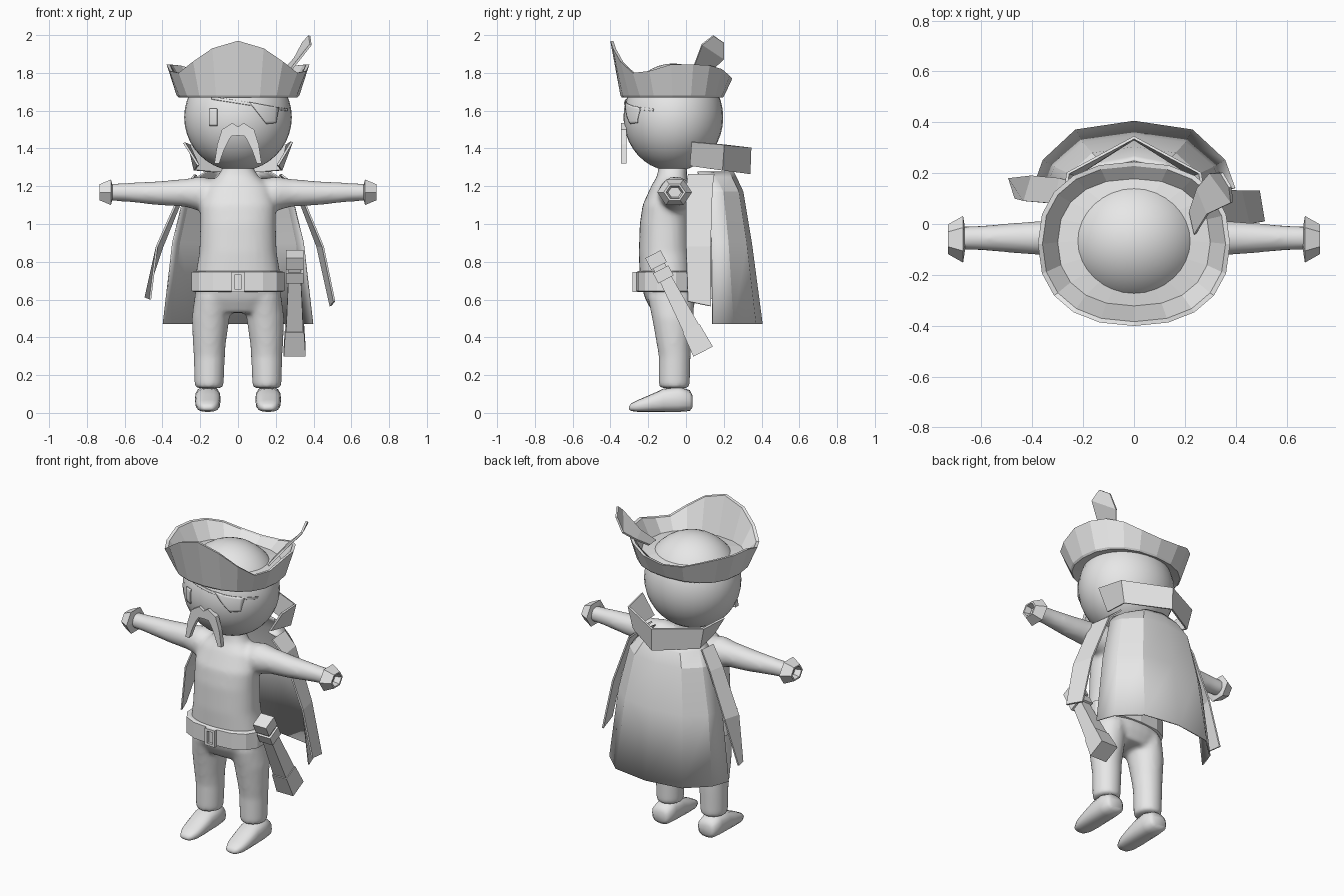
import bpy, bmesh, math
from mathutils import Vector

if "Cube" in bpy.data.objects:
    bpy.data.objects.remove(bpy.data.objects["Cube"])

grey = bpy.data.materials.new("plain_grey")
grey.diffuse_color = (0.8, 0.8, 0.8, 1)
grey.use_nodes = True
grey.node_tree.nodes["Principled BSDF"].inputs["Base Color"].default_value = grey.diffuse_color


def finish(name, bm, smooth=None, thick=0.0):
    bmesh.ops.recalc_face_normals(bm, faces=bm.faces[:])
    me = bpy.data.meshes.new(name)
    bm.to_mesh(me)
    bm.free()
    me.materials.append(grey)
    ob = bpy.data.objects.new(name, me)
    bpy.context.collection.objects.link(ob)
    if thick:
        m = ob.modifiers.new("thickness", 'SOLIDIFY')
        m.thickness, m.offset = thick, 0
    if smooth:
        bpy.ops.object.select_all(action='DESELECT')
        ob.select_set(True)
        bpy.context.view_layer.objects.active = ob
        bpy.ops.object.shade_smooth_by_angle(angle=math.radians(smooth))
    return ob


def ring(c, u, v, n=20, rot=0.0, power=2.0):
    """Closed (super)elliptic ring about c spanned by the vectors u and v."""
    def f(a):
        return math.copysign(abs(a) ** (2 / power), a)
    angles = [2 * math.pi * i / n + rot for i in range(n)]
    return [Vector(c) + Vector(u) * f(math.cos(a)) + Vector(v) * f(math.sin(a)) for a in angles]


def loft(bm, rings, closed=True, cap=True):
    rows = [[bm.verts.new(p) for p in r] for r in rings]
    n = len(rows[0])
    for a, b in zip(rows, rows[1:]):
        for i in range(n if closed else n - 1):
            j = (i + 1) % n
            bm.faces.new((a[i], a[j], b[j], b[i]))
    if cap:
        bm.faces.new(rows[0])
        bm.faces.new(rows[-1])


def box(bm, lo, hi):
    (x0, y0, z0), (x1, y1, z1) = lo, hi
    loft(bm, [[(x0, y0, z), (x1, y0, z), (x1, y1, z), (x0, y1, z)] for z in (z0, z1)])


# Body: torso, arms and legs fused into one smooth skin
bm = bmesh.new()
torso = [(.53, -.075, .17, .10), (.60, -.08, .225, .135), (.70, -.10, .23, .145),
         (.85, -.11, .205, .14), (1.0, -.11, .20, .135), (1.1, -.105, .20, .125),
         (1.2, -.085, .17, .10), (1.25, -.075, .11, .08), (1.3, -.07, .08, .075), (1.4, -.07, .08, .075)]
loft(bm, [ring((0, y, z), (rx, 0, 0), (0, ry, 0), 28, 0, 2.3) for z, y, rx, ry in torso])
arm = [(.08, 1.14, .09), (.2, 1.16, .092), (.28, 1.165, .074), (.42, 1.163, .064),
       (.6, 1.168, .049), (.69, 1.168, .046)]
leg = [(.13, .153, -.062, .07, .075), (.15, .153, -.062, .078, .083), (.3, .152, -.06, .083, .085),
       (.36, .152, -.065, .087, .09), (.5, .145, -.07, .10, .11), (.62, .13, -.08, .10, .125)]
for s in (-1, 1):
    loft(bm, [ring((s * x, -.055, z), (0, r, 0), (0, 0, r)) for x, z, r in arm])
    loft(bm, [ring((s * x, y, z), (rx, 0, 0), (0, ry, 0)) for z, x, y, rx, ry in leg])
body = finish("body", bm, 60)
m = body.modifiers.new("fuse", 'REMESH')
m.mode, m.voxel_size, m.use_smooth_shade = 'VOXEL', .014, True
m = body.modifiers.new("relax", 'SMOOTH')
m.factor, m.iterations = .5, 6

# Boots
shoe = [(.035, .03, .09, .045), (.02, .01, .12, .062), (-.04, .005, .14, .068), (-.12, .005, .128, .068),
        (-.18, .005, .10, .066), (-.25, .005, .07, .058), (-.29, .01, .05, .04), (-.302, .018, .035, .02)]
for s, side in ((-1, "left"), (1, "right")):
    bm = bmesh.new()
    loft(bm, [ring((s * .16, y, (a + b) / 2), (w, 0, 0), (0, 0, (b - a) / 2), 16, 0, 2.6) for y, a, b, w in shoe])
    finish(side + "_boot", bm, 60)
    # Flared six-sided cuff with a hollow end
    bm = bmesh.new()
    loft(bm, [ring((s * x, -.06, 1.168), (0, r, 0), (0, 0, r * .85), 6)
              for x, r in ((.665, .047), (.672, .092), (.732, .058), (.732, .046), (.695, .035))])
    finish(side + "_cuff", bm)

# Head
HC, HR = Vector((0, -.067, 1.565)), Vector((.285, .264, .285))
bm = bmesh.new()
bmesh.ops.create_uvsphere(bm, u_segments=32, v_segments=20, radius=1)
for v in bm.verts:
    v.co = Vector(a * b for a, b in zip(v.co, HR)) + HC
finish("head", bm, 60)


def face_plate(name, corners, n=8):
    """Thin plate wrapped on the front of the head; corners are (x, z)."""
    a, b, c, d = [Vector(p) for p in corners]
    rows = []
    for i in range(n + 1):
        row = []
        for j in range(n + 1):
            p = a.lerp(b, j / n).lerp(d.lerp(c, j / n), i / n)
            k = 1 - (p.x / HR.x) ** 2 - ((p.y - HC.z) / HR.z) ** 2
            row.append((p.x, HC.y - HR.y * math.sqrt(max(k, 0)) - .004, p.y))
        rows.append(row)
    bm = bmesh.new()
    loft(bm, rows, closed=False, cap=False)
    finish(name, bm, 60, .006)


face_plate("eye", [(-.15, 1.61), (-.11, 1.61), (-.11, 1.52), (-.15, 1.52)])
face_plate("eye_patch", [(.06, 1.645), (.215, 1.615), (.2, 1.535), (.15, 1.53)])
face_plate("patch_strap", [(-.14, 1.675), (.26, 1.61), (.26, 1.597), (-.14, 1.66)])

# Moustache
half = [(0, 1.515), (.03, 1.535), (.085, 1.50), (.11, 1.42), (.125, 1.32),
        (.10, 1.32), (.075, 1.39), (.048, 1.445), (.035, 1.465), (0, 1.468)]
bm = bmesh.new()
for s in (-1, 1):
    pts = [(s * x, z) for x, z in half]
    for i in range(4):
        quad = [pts[i], pts[i + 1], pts[8 - i], pts[9 - i]]
        bm.faces.new([bm.verts.new((x, -.33, z)) for x, z in quad])
    bm.faces.new([bm.verts.new((x, -.33, z)) for x, z in (pts[4], pts[5])] + [bm.verts.new((s * .11, -.33, 1.34))])
bmesh.ops.remove_doubles(bm, verts=bm.verts[:], dist=.001)
finish("moustache", bm, None, .03)

# Hat: upturned brim, peaked at the front
peak = [1.97, 1.93, 1.86, 1.80, 1.81, 1.845, 1.845, 1.84, 1.82, 1.785, 1.77]


def brim(rx, ry, y, z=None, power=2.3, drop=0.0):
    pts = ring((0, y, z or 0), (rx, 0, 0), (0, ry, 0), 20, -math.pi / 2, power)
    if z is None:
        for i, p in enumerate(pts):
            p.z = peak[min(i, 20 - i)] - drop
    return pts


bm = bmesh.new()
loft(bm, [brim(.22, .19, -.067, 1.69), brim(.315, .268, -.072, 1.67), brim(.325, .275, -.072, 1.68),
          brim(.378, .323, -.078), brim(.36, .306, -.078, drop=.002),
          brim(.30, .25, -.072, 1.735), brim(.21, .19, -.067, 1.745)])
finish("hat_brim", bm)

# Feather
bm = bmesh.new()
edge_a = [(.24, -.04, 1.75), (.29, .04, 1.83), (.385, .085, 1.95), (.378, .145, 1.997)]
edge_b = [(.22, .05, 1.76), (.25, .14, 1.82), (.30, .20, 1.875), (.345, .20, 1.96)]
loft(bm, [edge_a, edge_b], closed=False, cap=False)
finish("feather", bm, None, .012)

# Belt and buckle
bm = bmesh.new()
loft(bm, [ring((0, -.103, z), (rx, 0, 0), (0, ry, 0), 14, math.pi / 14, 2.6)
          for z, rx, ry in ((.64, .235, .15), (.645, .25, .163), (.745, .25, .163), (.75, .235, .15))])
finish("belt", bm)
bm = bmesh.new()
box(bm, (-.035, -.282, .64), (-.018, -.25, .745))
box(bm, (.018, -.282, .64), (.035, -.25, .745))
box(bm, (-.018, -.282, .73), (.018, -.25, .745))
box(bm, (-.018, -.282, .64), (.018, -.25, .655))
finish("buckle", bm)

# Sheathed weapon hanging at the hip: square sections along a slanted axis
axis, across = Vector((0, .458, -.889)), Vector((0, .889, .458))
bm = bmesh.new()
for part in ([(0, .046), (.07, .046)], [(.07, .034), (.09, .034)], [(.09, .046), (.15, .046)],
             [(.15, .034), (.45, .046)], [(.44, .05), (.58, .058)]):
    rings = []
    for t, h in part:
        c = Vector((.3, -.175, .84)) + axis * t
        rings.append([c + Vector((sx * h, 0, 0)) + across * sy * h
                      for sx, sy in ((-1, -1), (1, -1), (1, 1), (-1, 1))])
    loft(bm, rings)
finish("scabbard", bm)

# Cape
plan = [(-1, 0), (-.9, .42), (-.58, .87), (0, 1), (.58, .87), (.9, .42), (1, 0)]
rows = [(1.275, .17, .06, .25), (1.245, .22, .08, .265), (1.17, .28, .12, .30), (.9, .345, .135, .345), (.47, .395, .14, .402)]
bm = bmesh.new()
loft(bm, [[(x * w, y0 + t * (y1 - y0), z) for x, t in plan] for z, w, y0, y1 in rows], closed=False, cap=False)
finish("cape", bm, 20, .008)

# Standing collar
bm = bmesh.new()
low = [(-.21, .02, 1.31), (-.23, .19, 1.285), (0, .335, 1.265), (.23, .19, 1.285), (.21, .02, 1.31)]
high = [(-.285, .03, 1.43), (-.26, .2, 1.42), (0, .34, 1.405), (.26, .2, 1.42), (.285, .03, 1.435)]
loft(bm, [low, high], closed=False, cap=False)
finish("collar", bm, None, .012)

# Loose side strips
strips = {"left_strip": [((-.23, .06, 1.26), (-.22, .16, 1.26)), ((-.31, .08, 1.15), (-.29, .18, 1.15)),
                         ((-.43, .09, .88), (-.40, .19, .88)), ((-.465, .10, .60), (-.49, .18, .61))],
          "right_strip": [((.23, .01, 1.26), (.22, .15, 1.26)), ((.32, .0, 1.19), (.30, .14, 1.19)),
                          ((.45, .0, .88), (.42, .13, .88)), ((.51, .01, .59), (.49, .13, .565))]}
for name, pairs in strips.items():
    bm = bmesh.new()
    loft(bm, pairs, closed=False, cap=False)
    finish(name, bm, None, .01)
